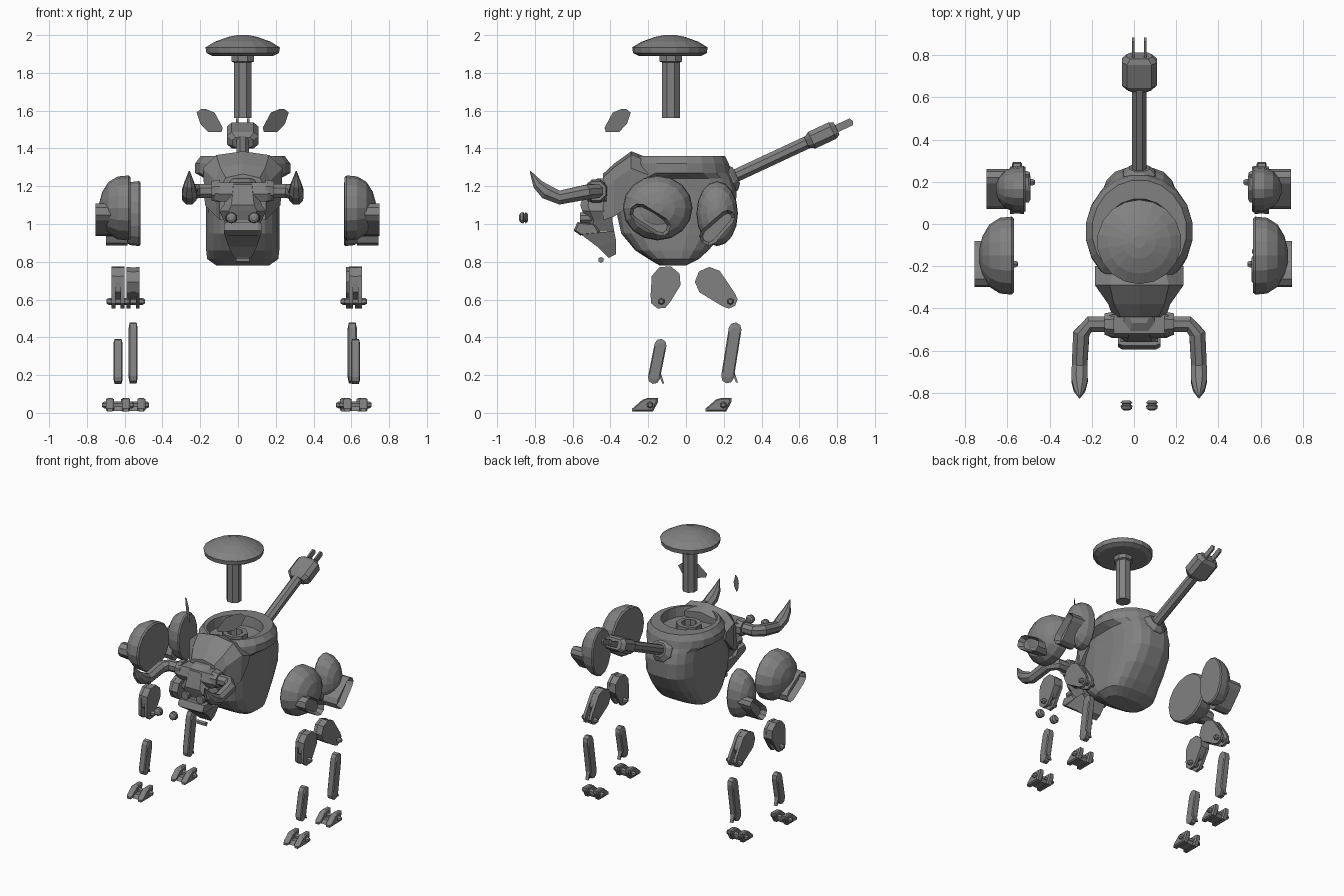
import bpy, bmesh, math
from mathutils import Vector, Matrix

if "Cube" in bpy.data.objects:
    bpy.data.objects.remove(bpy.data.objects["Cube"])

C = 0.025  # centre line of the body
mat = bpy.data.materials.new("grey_plastic")
mat.diffuse_color = (0.22, 0.22, 0.22, 1)
mat.use_nodes = True
mat.node_tree.nodes["Principled BSDF"].inputs["Base Color"].default_value = mat.diffuse_color


def finish(name, bm):
    bmesh.ops.remove_doubles(bm, verts=bm.verts, dist=1e-5)
    bmesh.ops.recalc_face_normals(bm, faces=bm.faces)
    me = bpy.data.meshes.new(name)
    bm.to_mesh(me)
    bm.free()
    me.materials.append(mat)
    ob = bpy.data.objects.new(name, me)
    bpy.context.collection.objects.link(ob)
    return ob


def loft(name, rings):
    """Skin a list of equal-length point rings and cap both ends."""
    bm = bmesh.new()
    vs = [[bm.verts.new(p) for p in r] for r in rings]
    n = len(vs[0])
    for a, b in zip(vs, vs[1:]):
        for i in range(n):
            bm.faces.new((a[i], a[(i + 1) % n], b[(i + 1) % n], b[i]))
    bm.faces.new(vs[0])
    bm.faces.new(vs[-1])
    return finish(name, bm)


def ring(cx, cy, z, rx, ry, n=16, e=1.0):
    pts = []
    for i in range(n):
        a = 2 * math.pi * (i + 0.5) / n
        c, s = math.cos(a), math.sin(a)
        pts.append((cx + rx * math.copysign(abs(c) ** e, c),
                    cy + ry * math.copysign(abs(s) ** e, s), z))
    return pts


def prism(name, yz, x0, x1, bevel=0.0):
    """Side profile extruded across x, with chamfered side edges."""
    cy = sum(p[0] for p in yz) / len(yz)
    cz = sum(p[1] for p in yz) / len(yz)

    def sec(x, k):
        return [(x, cy + (y - cy) * k, cz + (z - cz) * k) for y, z in yz]
    if not bevel:
        return loft(name, [sec(x0, 1), sec(x1, 1)])
    return loft(name, [sec(x0, .82), sec(x0 + bevel, 1), sec(x1 - bevel, 1), sec(x1, .82)])


def tube(name, path, radii, n=8):
    """Faceted tube along a path."""
    P = [Vector(p) for p in path]
    rings = []
    for i, p in enumerate(P):
        d = (P[min(i + 1, len(P) - 1)] - P[max(i - 1, 0)]).normalized()
        up = Vector((0, 0, 1)) if abs(d.z) < .9 else Vector((0, 1, 0))
        u = d.cross(up).normalized()
        v = u.cross(d)
        rings.append([p + radii[i] * (math.cos(t) * u + math.sin(t) * v)
                      for t in (2 * math.pi * (k + .5) / n for k in range(n))])
    return loft(name, rings)


def capsule(y0, z0, r0, y1, z1, r1, n=5):
    """Outline of a rounded bar in the side plane."""
    a = math.atan2(z1 - z0, y1 - y0)
    pts = []
    for (y, z, r, s) in ((y0, z0, r0, a + math.pi / 2), (y1, z1, r1, a - math.pi / 2)):
        pts += [(y + r * math.cos(s + math.pi * i / (n - 1)),
                 z + r * math.sin(s + math.pi * i / (n - 1))) for i in range(n)]
    return pts


# Seat cap and post
loft("seat_cap", [ring(C, -.085, z, r, r, 18) for z, r in
     ((1.89, .165), (1.905, .195), (1.935, .2), (1.965, .15), (1.99, .08), (2.0, .03))])
loft("seat_post", [ring(C, -.08, z, r, r, 8) for z, r in
     ((1.56, .051), (1.855, .051), (1.86, .064), (1.895, .064))])

# Barrel body with a sunken round opening on top
body = ((.78, .14, -.14, 0, .7), (.815, .19, -.2, .07, .65), (.86, .195, -.27, .12, .65),
        (.95, .195, -.345, .2, .65), (1.06, .195, -.37, .265, .65), (1.17, .195, -.365, .27, .65),
        (1.24, .2, -.345, .25, .7), (1.27, .255, -.31, .24, 1), (1.32, .255, -.3, .23, 1),
        (1.36, .225, -.27, .21, 1), (1.36, .185, -.26, .12, 1), (1.29, .18, -.25, .11, 1),
        (1.28, .09, -.16, .02, 1))
loft("body", [ring(C, (a + b) / 2, z, hx, (b - a) / 2, 20, e) for z, hx, a, b, e in body])
loft("post_socket", [ring(C, -.07, z, r, r, 8) for z, r in
     ((1.27, .09), (1.325, .085), (1.325, .052), (1.28, .05))])

# Shoulder hump sloping down into the neck
hump = ((-.2, .2, .12, 1.2, 1.35), (-.29, .2, .14, 1.1, 1.385),
        (-.38, .14, .12, 1.04, 1.32), (-.44, .12, .09, 1.02, 1.265))
loft("neck_hump", [[(C - b, y, z0), (C - b * 1.05, y, z1 - .09), (C - t, y, z1 - .02), (C, y, z1),
                    (C + t, y, z1 - .02), (C + b * 1.05, y, z1 - .09), (C + b, y, z0)]
                   for y, b, t, z0, z1 in hump])

# Head, brow, muzzle and jaw
head = ((1.24, .055, -.47, -.4), (1.21, .08, -.525, -.39), (1.1, .1, -.56, -.39),
        (1.07, .125, -.55, -.39), (1.02, .1, -.53, -.39), (.96, .075, -.54, -.38))
loft("head", [[(C - w, y1, z), (C - w, y0 + .04, z), (C - w * .6, y0, z), (C + w * .6, y0, z),
               (C + w, y0 + .04, z), (C + w, y1, z)] for z, w, y0, y1 in head])
prism("brow", [(-.52, 1.12), (-.54, 1.16), (-.52, 1.22), (-.43, 1.22), (-.42, 1.12)],
      C - .15, C + .15, .02)
prism("muzzle", [(-.56, .94), (-.595, .965), (-.575, 1.01), (-.48, 1.0), (-.45, .95)],
      C - .1, C + .1, .02)
loft("jaw", [[(C - w, y1, z1), (C - w, y0, z0), (C + w, y0, z0), (C + w, y1, z1)]
             for w, y0, z0, y1, z1 in ((.1, -.57, .955, -.38, .96), (.075, -.47, .88, -.37, .91),
                                       (.045, -.41, .82, -.37, .84))])
tube("chin_ring", [(C - .035, -.45, .81), (C + .035, -.45, .81)], [.016, .016], 6)

for s, side in ((-1, "left"), (1, "right")):
    # Horns
    tube(side + "_horn", [(C + s * x, y, z) for x, y, z in
         ((.1, -.475, 1.175), (.235, -.475, 1.175), (.275, -.52, 1.17), (.283, -.67, 1.14),
          (.283, -.74, 1.17), (.283, -.785, 1.21), (.283, -.825, 1.28))],
         (.04, .04, .042, .04, .042, .03, .003))
    tube(side + "_horn_cuff", [(C + s * .12, -.475, 1.175), (C + s * .165, -.475, 1.175)],
         (.065, .055))
    # Loose ears: thin slanted leaves
    leaf = ((0, 1.59), (.025, 1.61), (.075, 1.59), (.118, 1.51), (.112, 1.488), (.06, 1.488), (.02, 1.53))
    loft(side + "_ear", [[(C + s * (.232 - d + k), -.305 - d + k, z) for d, z in leaf]
                         for k in (-.008, .012)])
    # Loose eyes with a waist groove
    loft(side + "_eye", [[(C + s * .06 + x, y, z) for x, z, y in ring(0, 1.033, y, r, r, 10)]
         for y, r in ((-.885, .012), (-.876, .026), (-.862, .03), (-.858, .022),
                      (-.852, .022), (-.848, .03), (-.836, .018))])
    tube(side + "_eye_socket", [(C + s * .06, -.5, 1.033), (C + s * .06, -.56, 1.033)], (.034, .03))

# Tail cord, collar and plug
D = Vector((0, math.cos(math.radians(25)), math.sin(math.radians(25))))
T = Vector((C, .24, 1.245))
tube("tail_collar", [T - D * .05, T + D * .005, T + D * .03], (.095, .08, .05))
tube("tail_cord", [T, T + D * .47], (.037, .037))


def along(d, w, h):
    up = Vector((0, -D.z, D.y))
    c = T + D * d
    return [c + Vector((sx * w, 0, 0)) + up * (sz * h) for sx, sz in
            ((-1, -.5), (-.7, -1), (.7, -1), (1, -.5), (1, .5), (.7, 1), (-.7, 1), (-1, .5))]


loft("tail_plug", [along(.44, .055, .03), along(.47, .083, .048),
                   along(.59, .083, .048), along(.615, .06, .035)])
for s in (-1, 1):
    up = Vector((0, -D.z, D.y))
    off = Vector((s * .029, 0, 0))
    loft("plug_prong", [[T + D * d + off + Vector((x, 0, 0)) + up * h for d, h in
         ((.6, -.02), (.7, -.02), (.71, 0), (.7, .02), (.6, .02))] for x in (-.006, .006)])


def bolt(name, x, half, y, z, r=.018):
    tube(name, [(x - half, y, z), (x - half + .012, y, z), (x + half - .012, y, z),
                (x + half, y, z)], (r * .6, r, r, r * .6), 6)


def leg(name, s, inner, x, hip, slot, thigh, knee, shin, foot_y):
    # Domed hip with a flat inner face
    cy, cz, ry, rz, dep = hip
    loft(name + "_hip", [[(s * (inner + d * dep), cy + ry * k * math.cos(a), cz + rz * k * math.sin(a))
         for a in (2 * math.pi * i / 16 for i in range(16))]
         for d, k in ((0, .95), (.06, 1), (.4, .97), (.7, .8), (.9, .5), (1, .15))])
    # Rounded slot box standing out of the hip
    box = prism(name + "_hip_slot", capsule(*slot), s * (inner + .07), s * (inner + .185))
    bm = bmesh.new()
    bm.from_mesh(box.data)
    f = max(bm.faces, key=lambda q: s * q.calc_center_median().x)
    bmesh.ops.inset_region(bm, faces=[f], thickness=.018, depth=-.04)
    bm.to_mesh(box.data)
    bm.free()
    # Forked thigh
    y0, z0, r0, y1, z1, r1 = thigh
    for k in (-1, 1):
        prism(name + "_thigh_plate", capsule(*thigh), x + k * .024 - .01, x + k * .024 + .01)
    prism(name + "_thigh_core", capsule(y0, z0, r0 * .97, y0 + (y1 - y0) * .3, z0 + (z1 - z0) * .3,
          r0 * .85), x - .018, x + .018)
    bolt(name + "_knee_bolt", x, .062, *knee)
    # Shin with a small rear spur
    prism(name + "_shin", capsule(*shin), x - .024, x + .024, .006)
    sy, sz = shin[3], shin[4]
    prism(name + "_shin_spur", [(sy + .02, sz + .03), (sy + .035, sz + .03),
          (sy + .055, sz - .03), (sy + .045, sz - .03)], x - .012, x + .012)
    # Foot: two hoof halves joined by a low bridge
    hoof = [(foot_y, .007), (foot_y, .022), (foot_y + .055, .07), (foot_y + .08, .078),
            (foot_y + .138, .078), (foot_y + .138, .06), (foot_y + .11, .007)]
    for k in (-1, 1):
        prism(name + "_hoof", hoof, x + k * .043 - .021, x + k * .043 + .021, .008)
    prism(name + "_hoof_bridge", [(foot_y + .02, .01), (foot_y + .04, .035),
          (foot_y + .11, .035), (foot_y + .1, .01)], x - .025, x + .025)
    bolt(name + "_foot_bolt", x, .085, foot_y + .095, .042)


front = ((-.15, 1.085, .185, .172, .165), (-.25, 1.06, .05, -.13, .985, .05),
         (-.105, .7, .08, -.135, .605, .055), (-.13, .59),
         (-.135, .36, .032, -.17, .185, .032), -.285)
back = ((.165, 1.055, .11, .172, .14), (.22, 1.035, .04, .12, .935, .05),
        (.125, .695, .078, .225, .6, .048), (.235, .59),
        (.26, .445, .034, .22, .19, .034), .103)
leg("front_left_leg", -1, .57, -.635, *front)
leg("front_right_leg", 1, .565, .622, *front)
leg("back_left_leg", -1, .515, -.555, *back)
leg("back_right_leg", 1, .56, .605, *back)
